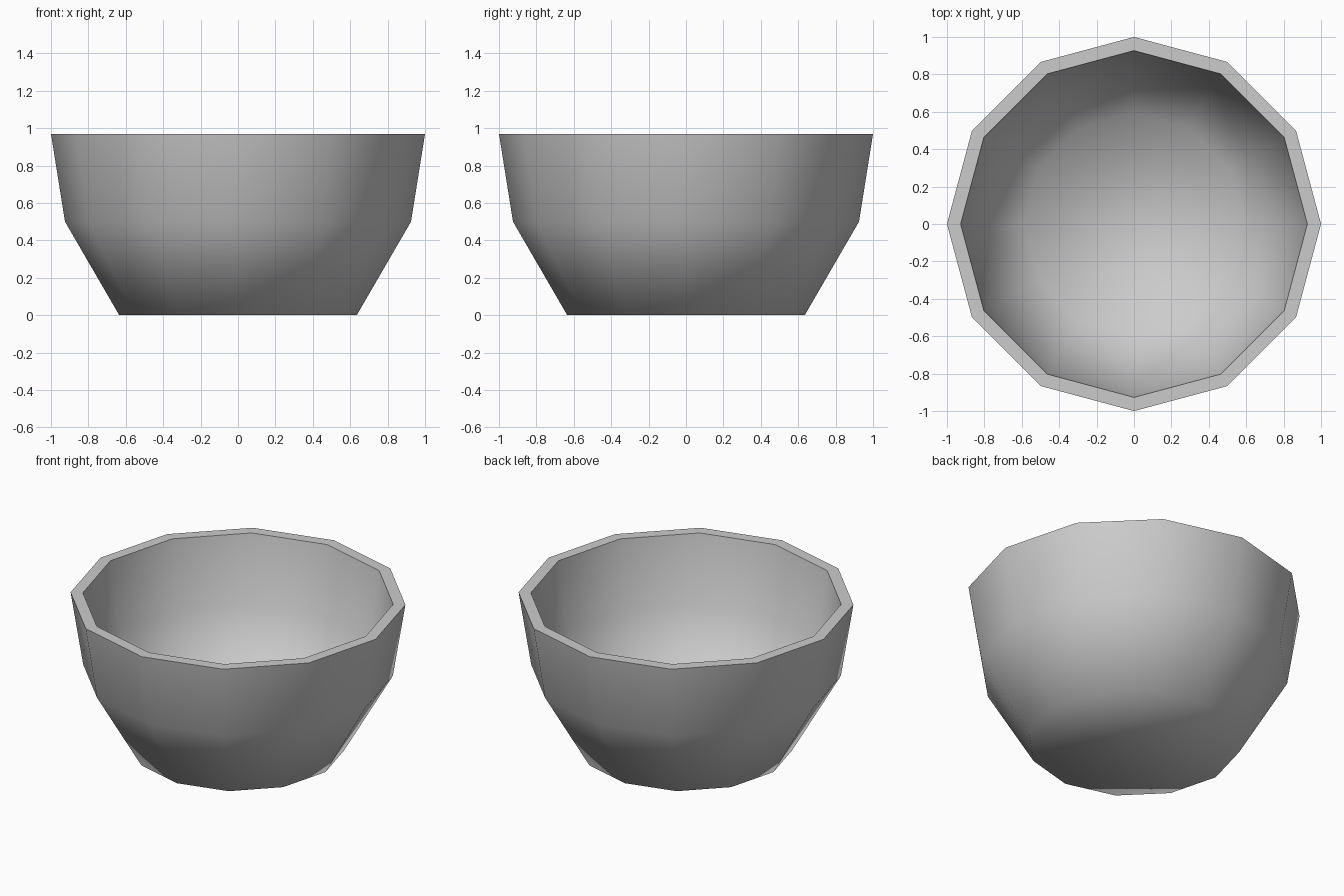
import bpy, bmesh, math

cube = bpy.data.objects.get("Cube")
if cube:
    bpy.data.objects.remove(cube, do_unlink=True)

SIDES = 12

# Single grey clay colour
clay = bpy.data.materials.new("grey_clay")
clay.use_nodes = True
colour = (0.6, 0.6, 0.6, 1)
clay.diffuse_color = colour
clay.node_tree.nodes["Principled BSDF"].inputs["Base Color"].default_value = colour

# Wall section as (radius, height): outer foot, belly, rim, then down the inside
profile = [(0.635, 0), (0.925, 0.5), (1.0, 0.97),
           (0.927, 0.97), (0.856, 0.527), (0.593, 0.073)]

bm = bmesh.new()
rings = []
for radius, height in profile:
    angles = [math.tau * i / SIDES for i in range(SIDES)]
    rings.append([bm.verts.new((radius * math.cos(a), radius * math.sin(a), height))
                  for a in angles])

# Walls and rim
for low, high in zip(rings, rings[1:]):
    for i in range(SIDES):
        j = (i + 1) % SIDES
        bm.faces.new((low[i], low[j], high[j], high[i]))

# Underside and inner floor
bm.faces.new(rings[0][::-1])
bm.faces.new(rings[-1])

mesh = bpy.data.meshes.new("bowl")
bm.to_mesh(mesh)
bm.free()
mesh.materials.append(clay)
bowl = bpy.data.objects.new("bowl", mesh)
bpy.context.collection.objects.link(bowl)

# Smooth body and foot, crisp rim
bpy.context.view_layer.objects.active = bowl
bowl.select_set(True)
bpy.ops.object.shade_smooth_by_angle(angle=math.radians(70))
